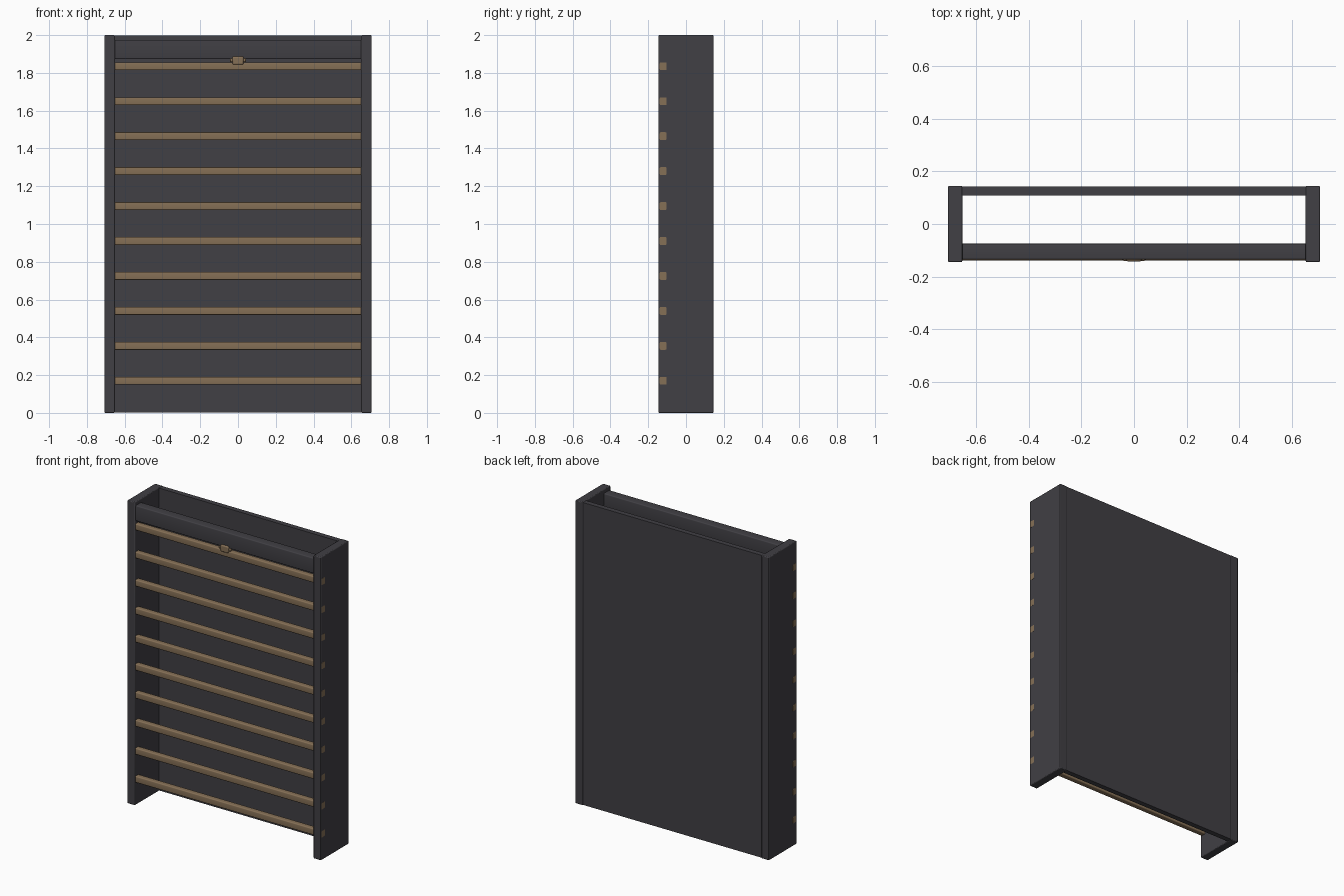
import bpy
import math

if "Cube" in bpy.data.objects:
    bpy.data.objects.remove(bpy.data.objects["Cube"])


def material(name, rgb):
    m = bpy.data.materials.new(name)
    m.diffuse_color = (*rgb, 1)
    m.use_nodes = True
    m.node_tree.nodes["Principled BSDF"].inputs["Base Color"].default_value = m.diffuse_color
    return m


DARK = material("charcoal_paint", (0.052, 0.050, 0.058))
WOOD = material("oak", (0.235, 0.160, 0.092))


def finish(ob, mat, bevel=0.0, segments=2):
    ob.data.materials.append(mat)
    if bevel:
        b = ob.modifiers.new("rounded_edges", 'BEVEL')
        b.width, b.segments = bevel, segments
    bpy.context.view_layer.objects.active = ob
    ob.select_set(True)
    bpy.ops.object.shade_smooth_by_angle(angle=math.radians(35))
    ob.select_set(False)
    return ob


def box(name, lo, hi, mat, bevel=0.0):
    x0, y0, z0 = lo
    x1, y1, z1 = hi
    v = [(x, y, z) for x in (x0, x1) for y in (y0, y1) for z in (z0, z1)]
    f = [(0, 1, 3, 2), (4, 6, 7, 5), (0, 4, 5, 1),
         (2, 3, 7, 6), (0, 2, 6, 4), (1, 5, 7, 3)]
    me = bpy.data.meshes.new(name)
    me.from_pydata(v, [], f)
    ob = bpy.data.objects.new(name, me)
    bpy.context.collection.objects.link(ob)
    return finish(ob, mat, bevel)


def extrude_x(name, profile, half, mat):
    """Extrude a (y, z) profile along x."""
    n = len(profile)
    v = [(s * half, y, z) for s in (-1, 1) for y, z in profile]
    f = [tuple(range(n))[::-1], tuple(range(n, 2 * n))]
    f += [(i, (i + 1) % n, n + (i + 1) % n, n + i) for i in range(n)]
    me = bpy.data.meshes.new(name)
    me.from_pydata(v, [], f)
    ob = bpy.data.objects.new(name, me)
    bpy.context.collection.objects.link(ob)
    return finish(ob, mat)


def rounded_rect(y0, y1, z0, z1, r, seg=4):
    pts = []
    corners = [(y1 - r, z1 - r, 0), (y0 + r, z1 - r, 90),
               (y0 + r, z0 + r, 180), (y1 - r, z0 + r, 270)]
    for cy, cz, start in corners:
        for k in range(seg + 1):
            a = math.radians(start + 90 * k / seg)
            pts.append((cy + r * math.cos(a), cz + r * math.sin(a)))
    return pts


# side uprights
for side, s in (("left", -1), ("right", 1)):
    a, b = sorted((s * 0.652, s * 0.707))
    box(side + "_upright", (a, -0.145, 0), (b, 0.145, 2), DARK, 0.005)

# back panel and top rail
box("back_panel", (-0.655, 0.108, 0.003), (0.655, 0.142, 1.998), DARK)
extrude_x("top_rail", rounded_rect(-0.135, -0.075, 1.873, 1.975, 0.006), 0.655, DARK)

# rungs, with tenons showing through the uprights
for i in range(10):
    z = 0.17 + 0.185 * i
    extrude_x(f"rung_{i + 1}", rounded_rect(-0.139, -0.103, z - 0.021, z + 0.021, 0.006),
              0.7075, WOOD)

# small catch in the middle of the top rung
box("catch_body", (-0.03, -0.143, 1.842), (0.03, -0.118, 1.888), WOOD, 0.008)
box("catch_arms", (-0.043, -0.140, 1.858), (0.043, -0.122, 1.876), WOOD, 0.004)
